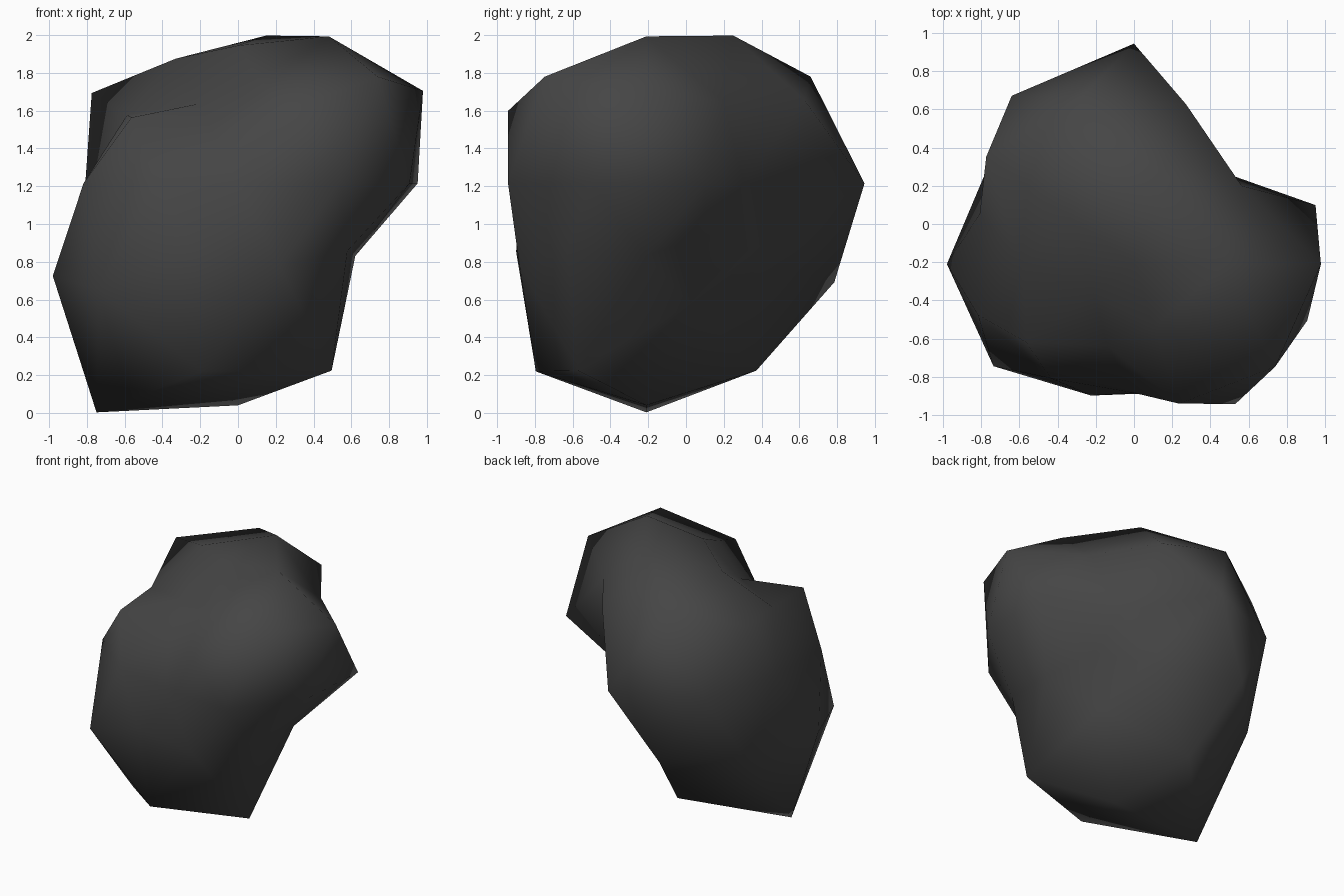
import bpy, bmesh, math
from mathutils import Vector

if "Cube" in bpy.data.objects:
    bpy.data.objects.remove(bpy.data.objects["Cube"])

# Radial distance of each vertex of a 42-point icosphere:
# one row per height ring (top to bottom), counter-clockwise from +x
RINGS = [
    [0.73],
    [0.915, 0.92, 0.776, 0.495, 0.66],
    [0.82, 1.075, 0.69, 0.53, 1.075],
    [1.095, 0.985, 1.07, 0.78, 0.86],
    [1.00, 0.635, 1.155, 1.09, 0.85, 0.86, 0.74, 0.675, 0.905, 0.955],
    [0.61, 1.17, 1.096, 0.81, 0.80],
    [0.73, 0.69, 1.09, 1.07, 0.83],
    [0.75, 1.165, 1.425, 1.17, 1.165],
    [1.175],
]
CENTRE = Vector((0, -0.21, 1.215))


def ring_order(v):
    angle = (math.degrees(math.atan2(v.co.y, v.co.x)) + 0.5) % 360
    return (-round(v.co.z, 2), angle)


# Rock: icosphere pushed in and out along its radii
bm = bmesh.new()
bmesh.ops.create_icosphere(bm, subdivisions=2, radius=1.0)
radii = [r for ring in RINGS for r in ring]
for v, r in zip(sorted(bm.verts, key=ring_order), radii):
    v.co = CENTRE + v.co.normalized() * r
for f in bm.faces:
    f.smooth = True
bmesh.ops.recalc_face_normals(bm, faces=bm.faces)

mesh = bpy.data.meshes.new("rock")
bm.to_mesh(mesh)
bm.free()
rock = bpy.data.objects.new("rock", mesh)
bpy.context.collection.objects.link(rock)

# Dark grey stone
stone = bpy.data.materials.new("dark grey stone")
stone.diffuse_color = (0.06, 0.06, 0.06, 1)
stone.use_nodes = True
stone.node_tree.nodes["Principled BSDF"].inputs["Base Color"].default_value = stone.diffuse_color
mesh.materials.append(stone)
